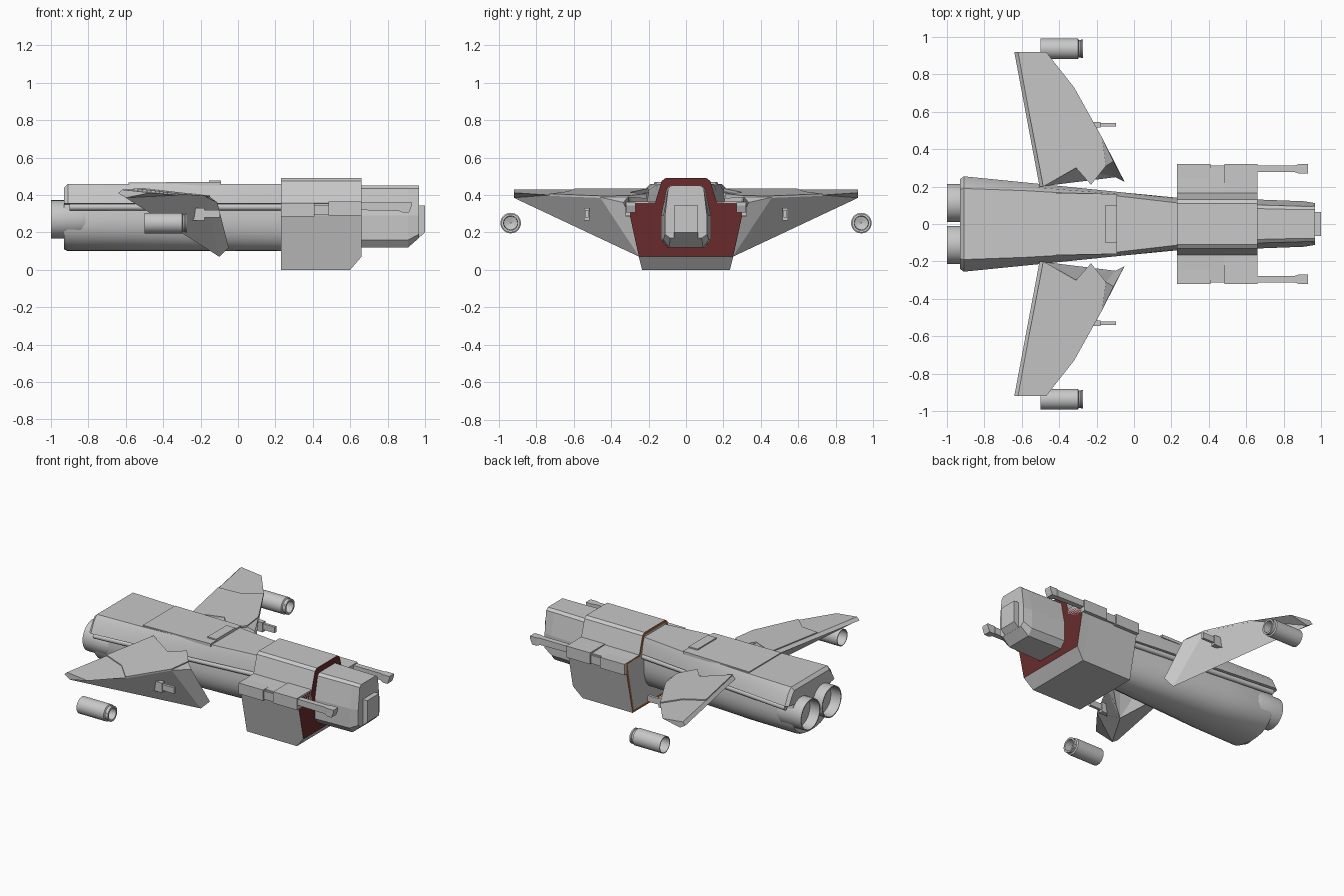
import bpy, bmesh, math
from mathutils import Vector

if "Cube" in bpy.data.objects:
    bpy.data.objects.remove(bpy.data.objects["Cube"])


def material(name, rgb):
    m = bpy.data.materials.new(name)
    m.diffuse_color = (*rgb, 1)
    m.use_nodes = True
    m.node_tree.nodes["Principled BSDF"].inputs["Base Color"].default_value = m.diffuse_color
    return m


GREY = material("hull grey", (0.58, 0.58, 0.58))
RED = material("dark red", (0.14, 0.024, 0.024))
BROWN = material("rust brown", (0.36, 0.12, 0.035))


def build(name, verts, faces, smooth=None):
    bm = bmesh.new()
    vs = [bm.verts.new(v) for v in verts]
    for f in faces:
        bm.faces.new([vs[i] for i in f])
    bmesh.ops.recalc_face_normals(bm, faces=bm.faces)
    me = bpy.data.meshes.new(name)
    bm.to_mesh(me)
    bm.free()
    ob = bpy.data.objects.new(name, me)
    bpy.context.collection.objects.link(ob)
    me.materials.append(GREY)
    if smooth:
        bpy.context.view_layer.objects.active = ob
        for o in bpy.context.selected_objects:
            o.select_set(False)
        ob.select_set(True)
        bpy.ops.object.shade_smooth_by_angle(angle=math.radians(smooth))
    return ob


def loft(name, rings, smooth=None, closed=False):
    """Skin equal-length rings; capped ends, or joined into a loop when closed."""
    n, k = len(rings[0]), len(rings)
    verts = [p for r in rings for p in r]
    faces = [(a * n + i, a * n + (i + 1) % n, (a + 1) % k * n + (i + 1) % n, (a + 1) % k * n + i)
             for a in range(k if closed else k - 1) for i in range(n)]
    if not closed:
        faces += [tuple(range(n)), tuple(range((k - 1) * n, k * n))]
    return build(name, verts, faces, smooth)


def ring(x, half):
    """Symmetric section at x from right-half (y, z) points, top to bottom."""
    return [(x, y, z) for y, z in half] + [(x, -y, z) for y, z in reversed(half)]


def box(name, x0, x1, y0, y1, z0, z1):
    return loft(name, [[(x, y0, z0), (x, y1, z0), (x, y1, z1), (x, y0, z1)] for x in (x0, x1)])


def turned(name, profile, y, z, sides=28):
    """Hollow body turned about the x axis from a closed (x, radius) profile."""
    rings = [[(x, y + r * math.cos(t), z + r * math.sin(t)) for x, r in profile]
             for t in (2 * math.pi * i / sides for i in range(sides))]
    return loft(name, rings, 30, closed=True)


# Fuselage: sloped deck, side groove and rounded belly
def hull_section(x, deck, side, top, low, belly):
    half = [(deck, top), (deck + 0.5 * (side - deck), top - 0.035), (side, 0.355),
            (belly - 0.008, 0.35), (belly - 0.004, 0.31)]
    for i in range(9):
        t = math.pi / 2 * i / 8
        half.append((belly * max(0.02, math.cos(t)) ** 0.8, 0.27 - (0.27 - low) * math.sin(t) ** 0.9))
    return ring(x, half)


loft("fuselage", [hull_section(-0.93, 0.185, 0.24, 0.44, 0.11, 0.202),
                  hull_section(-0.91, 0.19, 0.255, 0.46, 0.10, 0.206),
                  hull_section(-0.58, 0.178, 0.222, 0.46, 0.10, 0.198),
                  hull_section(-0.09, 0.15, 0.172, 0.46, 0.10, 0.152),
                  hull_section(0.30, 0.105, 0.13, 0.46, 0.10, 0.11)], 25)

# Raised dorsal plate with a crossbar
loft("dorsal_plate", [[(x, -w, 0.45), (x, w, 0.45), (x, w, z), (x, -w, z)]
                      for x, w, z in ((-0.585, 0.17, 0.467), (-0.09, 0.16, 0.47))])
box("dorsal_crossbar", -0.155, -0.09, -0.10, 0.10, 0.46, 0.478)

# Collar block around the cockpit, chamfered below the front
upper = [(0.11, 0.49), (0.13, 0.475), (0.165, 0.36), (0.30, 0.355), (0.30, 0.29)]
collar = loft("collar", [ring(0.23, upper + [(0.235, 0.0)]), ring(0.60, upper + [(0.235, 0.0)]),
                         ring(0.66, upper + [(0.252, 0.07)])])
collar.data.materials.append(RED)
collar.data.materials.append(BROWN)

# Front face is red; the rear keeps a thin brown rim around a grey inner wall
bm = bmesh.new()
bm.from_mesh(collar.data)
bm.normal_update()
for f in bm.faces:
    if f.normal.x > 0.99:
        f.material_index = 1
rear = [f for f in bm.faces if f.normal.x < -0.99]
for f in bmesh.ops.inset_region(bm, faces=rear, thickness=0.02)["faces"]:
    f.material_index = 2
bm.to_mesh(collar.data)
bm.free()

# Cockpit nose
nose = [(0.085, 0.45), (0.105, 0.435), (0.135, 0.29), (0.135, 0.16), (0.10, 0.12)]
loft("nose", [ring(0.55, nose), ring(0.91, [(y * 0.9, z) for y, z in nose]),
              ring(0.967, [(0.078, 0.45), (0.095, 0.435), (0.112, 0.29), (0.112, 0.19), (0.085, 0.17)])])
loft("nose_plate", [[(x, y, z) for x, z in ((0.90, 0.345), (1.0, 0.345), (1.0, 0.20), (0.91, 0.12), (0.90, 0.12))]
                    for y in (-0.063, 0.063)])

# Wing, written for the +y side: plan outline whose top follows one plane
PLAN = [(-0.62, 0.92), (-0.47, 0.92), (-0.32, 0.73), (-0.17, 0.46), (-0.11, 0.335),
        (-0.15, 0.31), (-0.23, 0.21), (-0.31, 0.30), (-0.485, 0.20), (-0.56, 0.59), (-0.42, 0.63)]
TOP = [(x, y, 0.43 - 0.11 * (x + 0.5) - 0.02 * (y - 0.2)) for x, y in PLAN]
TOP[4] = (-0.11, 0.335, 0.36)
# Trailing edge, lower ridge from tip to root, and flap underside
LOW = [(-0.64, 0.92, 0.41), (-0.505, 0.20, 0.41), (-0.60, 0.92, 0.385), (-0.10, 0.25, 0.07),
       (-0.05, 0.225, 0.12), (-0.23, 0.21, 0.38)]
WING = [(0, 1, 2, 10, 9), (2, 3, 5, 6, 7, 8, 9, 10), (3, 4, 5), (0, 9, 8, 12, 11), (11, 12, 13),
        (12, 14, 13), (0, 11, 13, 1), (1, 13, 2), (2, 13, 14, 3), (3, 14, 15, 4),
        (4, 15, 14, 5), (8, 7, 12), (12, 7, 14), (14, 7, 5), (7, 6, 16), (6, 5, 16), (7, 16, 5)]
PANEL = [TOP[i] for i in (9, 10, 2, 3, 5, 6, 7, 8)]

for s, side in ((1, "left"), (-1, "right")):
    def mir(pts, dz=0.0):
        return [(x, s * y, z + dz) for x, y, z in pts]

    def sbox(name, x0, x1, y0, y1, z0, z1):
        return box(f"{name}_{side}", x0, x1, s * y0, s * y1, z0, z1)

    build(f"wing_{side}", mir(TOP + LOW), WING)
    loft(f"wing_panel_{side}", [mir(PANEL, -0.004), mir(PANEL, 0.007)])

    # Small gun under the leading edge
    sbox("wing_gun_mount", -0.25, -0.18, 0.515, 0.545, 0.265, 0.33)
    sbox("wing_gun", -0.20, -0.095, 0.522, 0.54, 0.28, 0.32)

    # Detached pod outboard of the wing tip
    turned(f"tip_pod_{side}", [(-0.50, 0.055), (-0.30, 0.055), (-0.295, 0.046), (-0.285, 0.046), (-0.282, 0.05),
                               (-0.272, 0.05), (-0.272, 0.038), (-0.32, 0.036), (-0.33, 0.002),
                               (-0.34, 0.002), (-0.35, 0.048), (-0.50, 0.05)], s * 0.937, 0.25)

    # Main engine nozzle, bulging slightly through the hull side
    turned(f"engine_{side}", [(-1.0, 0.102), (-0.84, 0.102), (-0.80, 0.085), (-0.78, 0.05), (-0.78, 0.002),
                              (-0.88, 0.002), (-0.88, 0.09), (-1.0, 0.095)], s * 0.112, 0.27, 36)

    # Pipe in the side groove
    loft(f"side_pipe_{side}", [[(x, s * (w + 0.017 * math.cos(a)), 0.335 + 0.017 * math.sin(a))
                                for a in (math.tau * i / 12 for i in range(12))]
                               for x, w in ((-0.90, 0.232), (0.25, 0.122))], 40)

    # Shoulder gun housing in three steps
    sbox("gun_housing_rear", 0.23, 0.41, 0.165, 0.322, 0.285, 0.357)
    sbox("gun_housing_middle", 0.41, 0.485, 0.165, 0.312, 0.292, 0.347)
    sbox("gun_housing_front", 0.485, 0.66, 0.165, 0.322, 0.29, 0.366)

    # Gun barrel with flared tip
    loft(f"gun_barrel_{side}", [[(x, s * (0.295 - w), z0), (x, s * (0.295 + w), z0),
                                 (x, s * (0.295 + w), 0.36), (x, s * (0.295 - w), 0.36)]
                                for x, w, z0 in ((0.62, 0.018, 0.32), (0.86, 0.018, 0.315),
                                                 (0.88, 0.025, 0.307), (0.915, 0.025, 0.307), (0.93, 0.025, 0.345))])
